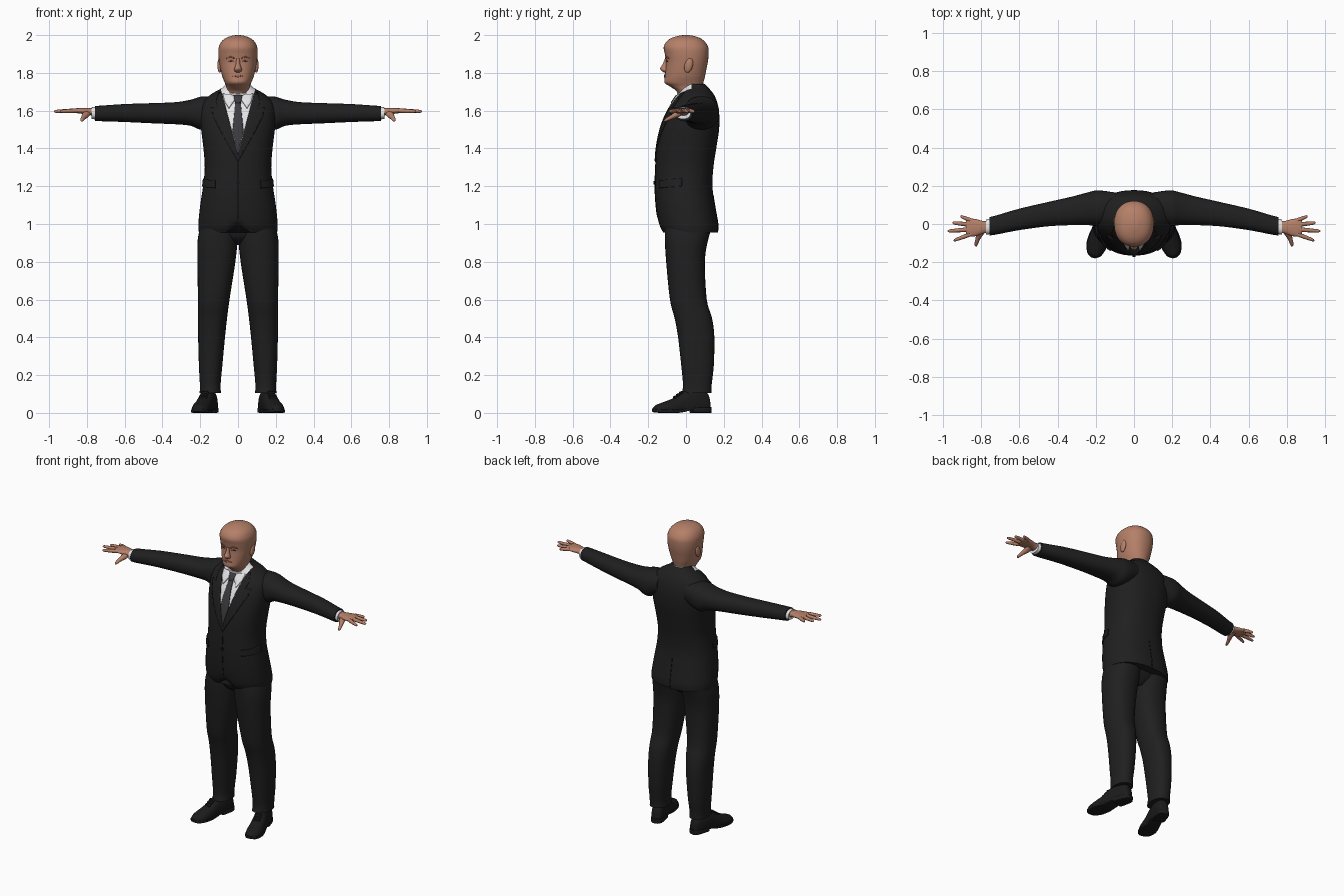
import bpy, bmesh
from math import sin, cos, pi, copysign
from mathutils import Vector, Matrix
from mathutils.bvhtree import BVHTree

if "Cube" in bpy.data.objects:
    bpy.data.objects.remove(bpy.data.objects["Cube"])


def material(name, rgb, rough=0.8):
    m = bpy.data.materials.new(name)
    m.use_nodes = True
    m.diffuse_color = (*rgb, 1)
    b = m.node_tree.nodes["Principled BSDF"]
    b.inputs["Base Color"].default_value = (*rgb, 1)
    b.inputs["Roughness"].default_value = rough
    return m


suit = material("suit black", (.014, .014, .014))
seam = material("seam black", (.006, .006, .006))
shoe_black = material("shoe black", (.011, .011, .012))
skin = material("skin", (.46, .215, .14))
lip = material("lip", (.33, .13, .09))
dark = material("eye brown", (.07, .035, .025))
white = material("shirt white", (.78, .78, .8))
tie_grey = material("tie grey", (.045, .045, .05))


def finish(name, bm, mat, mirror=False, angle=50):
    me = bpy.data.meshes.new(name)
    bm.to_mesh(me)
    bm.free()
    ob = bpy.data.objects.new(name, me)
    bpy.context.collection.objects.link(ob)
    me.materials.append(mat)
    if mirror:
        mod = ob.modifiers.new("Mirror", "MIRROR")
        mod.use_mirror_merge = False
    bpy.ops.object.select_all(action="DESELECT")
    ob.select_set(True)
    bpy.context.view_layer.objects.active = ob
    bpy.ops.object.shade_smooth_by_angle(angle=angle * pi / 180)
    return ob


def smooth_rows(rows, steps):
    """Catmull-Rom interpolation through the section rows."""
    out = []
    for i in range(len(rows) - 1):
        quad = zip(rows[max(i - 1, 0)], rows[i], rows[i + 1], rows[min(i + 2, len(rows) - 1)])
        quad = list(quad)
        for s in range(steps):
            t = s / steps
            out.append([b + .5 * t * (c - a + t * (2 * a - 5 * b + 4 * c - d + t * (3 * (b - c) + d - a)))
                        for a, b, c, d in quad])
    return out + [list(rows[-1])]


def loft(axis, rows, n=32, power=2.3, steps=5):
    """Skin sections (position, low u, high u, low v, high v) along an axis."""
    bm = bmesh.new()
    rings = []
    for p, u0, u1, v0, v1 in smooth_rows(rows, steps):
        ring = []
        for k in range(n):
            c, s = cos(2 * pi * k / n), sin(2 * pi * k / n)
            u = (u0 + u1) / 2 + (u1 - u0) / 2 * copysign(abs(c) ** (2 / power), c)
            v = (v0 + v1) / 2 + (v1 - v0) / 2 * copysign(abs(s) ** (2 / power), s)
            co = {"x": (p, u, v), "y": (u, p, v), "z": (u, v, p)}[axis]
            ring.append(bm.verts.new(co))
        rings.append(ring)
    for a, b in zip(rings, rings[1:]):
        for k in range(n):
            bm.faces.new((a[k], a[(k + 1) % n], b[(k + 1) % n], b[k]))
    bm.faces.new(rings[0])
    bm.faces.new(rings[-1])
    bmesh.ops.recalc_face_normals(bm, faces=bm.faces)
    return bm


def cut(bm, co, no):
    bmesh.ops.bisect_plane(bm, geom=bm.verts[:] + bm.edges[:] + bm.faces[:], plane_co=co, plane_no=no)


def plate(name, tree, outline, mat, mirror=True, polar=False, lift=.002, thick=.008):
    """Thin plate laid on a body surface; outline is (x or angle, z)."""
    bm = bmesh.new()
    bm.faces.new([bm.verts.new((x, 0, z)) for x, z in outline])
    step = .06 if polar else .015
    for i in range(-60, 61):
        cut(bm, (i * step, 0, 0), (1, 0, 0))
    for i in range(60, 130):
        cut(bm, (0, 0, i * .015), (0, 0, 1))
    for v in bm.verts:
        x, _, z = v.co
        way = Vector((-sin(x), cos(x), 0)) if polar else Vector((0, 1, 0))
        start = -way + Vector((0, 0, z)) if polar else Vector((x, -1, z))
        hit, normal, _, _ = tree.ray_cast(start, way)
        if hit:
            v.co = hit + normal * lift
    ob = finish(name, bm, mat, mirror)
    mod = ob.modifiers.new("Thickness", "SOLIDIFY")
    mod.thickness, mod.offset = thick, 0
    return ob


# Jacket body with the shirt opening cut into its front
bm = loft("z", [
    (.955, -.207, .207, -.125, .168), (1, -.21, .21, -.146, .17), (1.1, -.2, .2, -.16, .153),
    (1.2, -.185, .185, -.165, .14), (1.3, -.176, .176, -.162, .145), (1.4, -.183, .183, -.155, .16),
    (1.5, -.195, .195, -.135, .175), (1.58, -.2, .2, -.105, .176), (1.64, -.19, .19, -.07, .166),
    (1.685, -.145, .145, -.04, .148), (1.72, -.085, .085, -.025, .12), (1.74, -.066, .066, -.01, .1)], 48)
for v in bm.verts:
    if v.co.y < 0 and v.co.z < 1.05:
        v.co.z += .5 * max(0, 1 - abs(v.co.x) / .06) * (1.05 - v.co.z)
SLOPE, APEX = .265, 1.37
for side in (-1, 1):
    cut(bm, (0, 0, APEX), (side, 0, -SLOPE))
cut(bm, (0, .03, 0), (0, 1, 0))
for f in bm.faces:
    c = f.calc_center_median()
    f.material_index = int(c.y < .03 and abs(c.x) < (c.z - APEX) * SLOPE)
torso_tree = BVHTree.FromBMesh(bm)
finish("jacket_body", bm, suit).data.materials.append(white)

# Jacket details
plate("lapels", torso_tree, [(0, 1.33), (.075, 1.46), (.132, 1.575), (.14, 1.615), (.105, 1.61),
                             (.115, 1.65), (.1, 1.695), (.084, 1.69), (0, APEX)], suit)
plate("pocket_flaps", torso_tree, [(.72, 1.19), (1.45, 1.2), (1.45, 1.24), (.72, 1.23)], suit, polar=True)
plate("front_seam", torso_tree, [(-.012, 1.03), (.012, 1.03), (.012, 1.34), (-.012, 1.34)],
      seam, False, True, 0, .003)
plate("back_vent", torso_tree, [(pi - .015, .965), (pi + .015, .965), (pi + .015, 1.15), (pi - .015, 1.15)],
      seam, False, True, 0, .003)
finish("jacket_button", loft("y", [(-.172, -.009, .009, 1.21, 1.228), (-.15, -.009, .009, 1.21, 1.228)], 16),
       seam)

# Shirt collar and tie
bm = loft("z", [(1.665, -.084, .084, -.055, .104), (1.69, -.077, .077, -.052, .101),
                (1.717, -.068, .068, -.048, .096)])
for v in bm.verts:
    v.co.z += .38 * (v.co.y - .025)
finish("shirt_collar", bm, white)
plate("collar_wings", torso_tree, [(.008, 1.668), (.04, 1.685), (.078, 1.685), (.072, 1.65), (.048, 1.61)],
      white, lift=.004)
plate("tie_blade", torso_tree, [(-.014, 1.645), (.014, 1.645), (.029, 1.49), (0, 1.372), (-.029, 1.49)],
      tie_grey, False)
plate("tie_knot", torso_tree, [(-.023, 1.678), (.023, 1.678), (.015, 1.637), (-.015, 1.637)],
      tie_grey, False, lift=.007)

# Sleeves and cuffs
finish("sleeves", loft("x", [
    (.1, .0, .165, 1.54, 1.675), (.19, -.01, .176, 1.5, 1.675), (.25, -.005, .163, 1.52, 1.658),
    (.33, -.006, .142, 1.528, 1.645), (.45, -.012, .115, 1.533, 1.64), (.6, -.032, .08, 1.54, 1.635),
    (.72, -.055, .045, 1.544, 1.627), (.757, -.06, .036, 1.546, 1.625)]), suit, True)
finish("shirt_cuffs", loft("x", [(.74, -.052, .03, 1.552, 1.62), (.775, -.055, .024, 1.556, 1.618)], steps=2),
       white, True)

# Hands: palm, four fingers and a thumb
finish("palms", loft("x", [
    (.755, -.045, .015, 1.568, 1.612), (.79, -.05, .016, 1.578, 1.614), (.83, -.064, .026, 1.584, 1.614),
    (.865, -.064, .028, 1.588, 1.612), (.88, -.05, .018, 1.592, 1.608)], 20), skin, True)
fingers = {"index": (-.052, .943, -.086), "middle": (-.028, .975, -.037),
           "ring": (-.004, .95, .006), "little": (.018, .908, .04)}
for label, (y0, tip, y1) in fingers.items():
    rows = []
    for t, r in ((0, .011), (.35, .0115), (.7, .0095), (.93, .0075), (1, .002)):
        y, z = y0 + (y1 - y0) * t, 1.6 - .004 * t
        rows.append((.85 + (tip - .85) * t, y - r, y + r, z - r, z + r))
    finish(label + "_fingers", loft("x", rows, 12, 2, 3), skin, True)
finish("thumbs", loft("y", [
    (-.02, .775, .825, 1.575, 1.61), (-.05, .785, .825, 1.562, 1.598), (-.08, .805, .83, 1.552, 1.577),
    (-.105, .816, .835, 1.543, 1.561), (-.117, .823, .83, 1.542, 1.549)], 14, 2), skin, True)

# Trousers
finish("trouser_legs", loft("z", [
    (1.0, .0, .195, -.11, .145), (.92, .002, .213, -.112, .118), (.8, .014, .215, -.105, .1),
    (.6, .045, .212, -.085, .11), (.5, .058, .212, -.06, .138), (.4, .069, .211, -.042, .15),
    (.25, .083, .207, -.025, .147), (.15, .092, .202, -.016, .136), (.105, .09, .203, -.022, .135)]),
    suit, True)
finish("trouser_seat", loft("z", [(.89, -.05, .05, -.04, .06), (.93, -.13, .13, -.09, .1),
                                  (1.0, -.19, .19, -.11, .14)]), suit)


# Shoes, turned slightly outward
def shoe_part(name, rows, floor, power):
    bm = loft("y", rows, 28, power)
    for v in bm.verts:
        v.co.z = max(v.co.z, floor)
    bm.transform(Matrix.Translation((.168, 0, 0)) @ Matrix.Rotation(.25, 4, "Z"))
    finish(name, bm, shoe_black, True, 40)


shoe_part("shoe_uppers", [
    (.13, -.02, .02, -.01, .06), (.115, -.034, .034, -.03, .105), (.06, -.042, .042, -.03, .13),
    (.0, -.043, .043, -.03, .12), (-.06, -.047, .047, -.03, .082), (-.12, -.049, .049, -.03, .058),
    (-.163, -.034, .034, -.02, .042), (-.178, -.01, .01, 0, .028)], .014, 2.3)
shoe_part("shoe_soles", [
    (.02, -.04, .04, .014, .026), (-.03, -.045, .045, .002, .02), (-.07, -.052, .052, 0, .018),
    (-.12, -.053, .053, 0, .018), (-.165, -.036, .036, .002, .02), (-.183, -.01, .01, .008, .022)], 0, 6)
shoe_part("shoe_heels", [(.135, -.02, .02, 0, .03), (.115, -.038, .038, 0, .03),
                         (.06, -.044, .044, 0, .03), (.03, -.043, .043, 0, .028)], 0, 6)
for z, y in ((.108, -.028), (.096, -.045), (.084, -.062)):
    shoe_part("shoe_lace", [(y - .005, -.02, .02, z - .012, z + .004),
                            (y + .005, -.02, .02, z - .008, z + .008)], 0, 3)

# Head and neck
bm = loft("z", [
    (1.65, -.058, .058, -.03, .085), (1.7, -.06, .06, -.048, .085), (1.728, -.062, .062, -.085, .088),
    (1.748, -.07, .07, -.113, .092), (1.78, -.083, .083, -.112, .1), (1.82, -.093, .093, -.108, .108),
    (1.86, -.1, .1, -.106, .116), (1.9, -.104, .104, -.112, .12), (1.935, -.102, .102, -.118, .118),
    (1.965, -.088, .088, -.104, .1), (1.985, -.064, .064, -.076, .073), (1.997, -.03, .03, -.036, .035),
    (2.0, -.008, .008, -.01, .01)], 40, 2.2)
head_tree = BVHTree.FromBMesh(bm)
finish("head", bm, skin)

# Face
finish("nose", loft("z", [
    (1.803, -.01, .01, -.118, -.09), (1.812, -.02, .02, -.13, -.09), (1.824, -.019, .019, -.137, -.09),
    (1.845, -.012, .012, -.124, -.09), (1.875, -.009, .009, -.112, -.09)], 16, 2), skin)
plate("eyes", head_tree, [(.024, 1.862), (.037, 1.868), (.05, 1.862), (.037, 1.857)], dark, lift=0, thick=.004)
plate("eyebrows", head_tree, [(.018, 1.88), (.04, 1.889), (.06, 1.88), (.058, 1.875), (.04, 1.882),
                              (.018, 1.874)], lip, lift=.001, thick=.006)
plate("lips", head_tree, [(-.03, 1.783), (0, 1.791), (.03, 1.783), (0, 1.776)], lip, False, thick=.006)
bm = bmesh.new()
bmesh.ops.create_uvsphere(bm, u_segments=16, v_segments=12, radius=1)
bm.transform(Matrix.Translation((.097, .014, 1.84)) @ Matrix.Rotation(-.25, 4, "X")
             @ Matrix.Diagonal((.012, .022, .04, 1)))
finish("ears", bm, skin, True)
